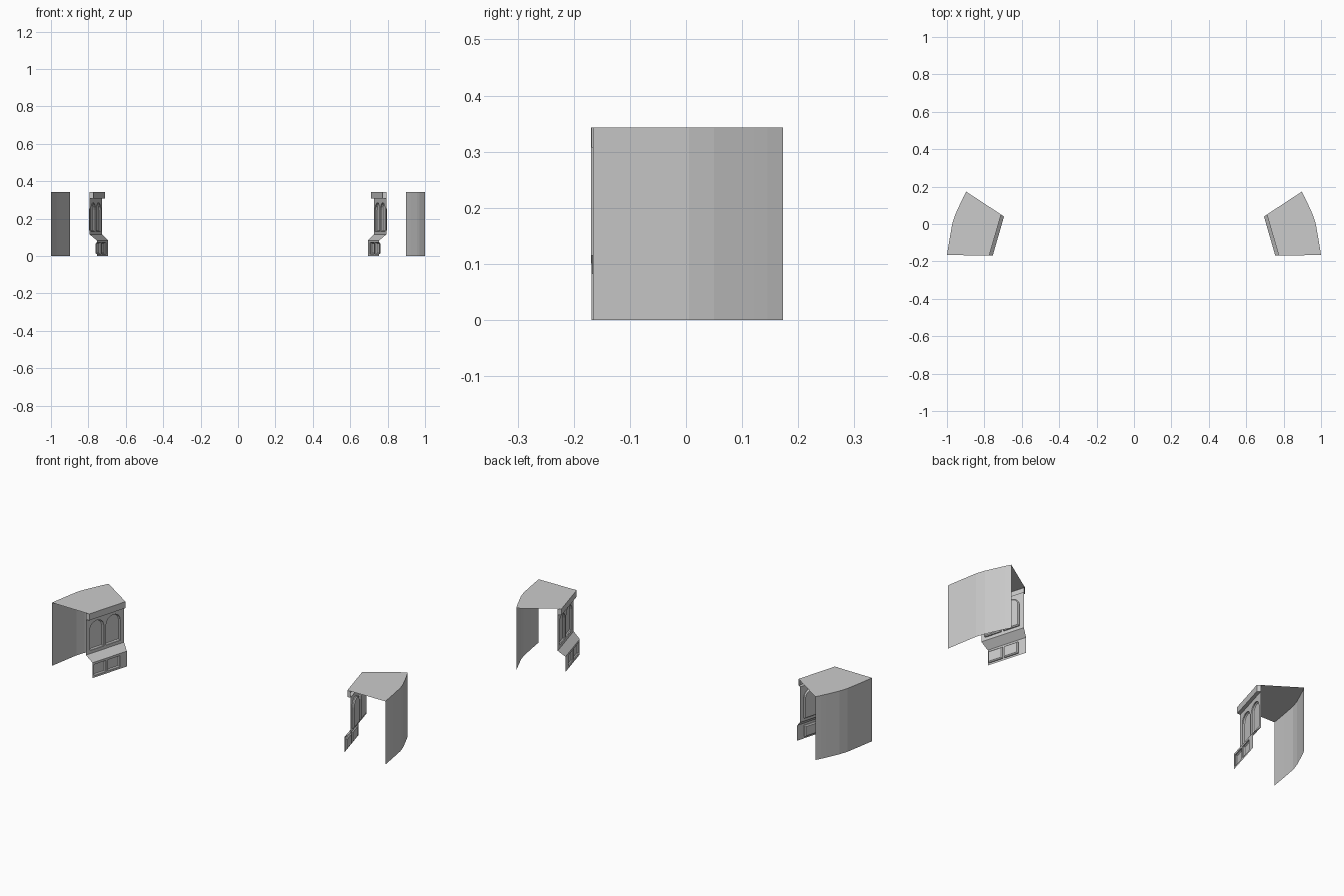
import bpy, math

if "Cube" in bpy.data.objects:
    bpy.data.objects.remove(bpy.data.objects["Cube"])

H = 0.343          # overall height
N_WALL = 0.036     # setback of the arched wall behind the bench front
N_LIP = 0.018      # setback of the cornice
D = (0.277, -0.961)    # direction along the facade
N = (0.961, 0.277)     # direction out from the room, behind the facade


def pos(f, n, z):
    """f: fraction along facade, n: setback, z: height (bay widens outward)"""
    a, b = -0.33 * n, 0.2165 + 0.33 * n
    s = a + (b - a) * f
    return (0.695 + D[0] * s + N[0] * n, 0.04 + D[1] * s + N[1] * n, z)


def make(name, faces):
    """Build an object from polygons, mirrored to the other side"""
    verts, polys, index = [], [], {}
    for face in faces:
        ids = []
        for p in face:
            k = tuple(round(c, 5) for c in p)
            if k not in index:
                index[k] = len(verts)
                verts.append(k)
            if index[k] not in ids:
                ids.append(index[k])
        if len(ids) > 2:
            polys.append(ids)
    me = bpy.data.meshes.new(name)
    me.from_pydata(verts, [], polys)
    ob = bpy.data.objects.new(name, me)
    bpy.context.collection.objects.link(ob)
    ob.modifiers.new("mirror", 'MIRROR').use_mirror_merge = False
    return ob


def quad(f0, f1, n0, n1, z0, z1):
    return [pos(f0, n0, z0), pos(f1, n0, z0), pos(f1, n1, z1), pos(f0, n1, z1)]


def ring(a, b):
    m = len(a)
    return [[a[i], a[(i + 1) % m], b[(i + 1) % m], b[i]] for i in range(m)]


def opening(cell, hole, n, depth, arched):
    """A wall cell with a stepped, recessed panel in it"""
    f0, f1, z0, z1 = cell

    def loop(g0, g1, y0, y1, setback, round_top):
        pts = [(g0, y0), (g1, y0)]
        if arched:
            c, r = (g0 + g1) / 2, (g1 - g0) / 2
            rise = r * 0.215 if round_top else y1 - (hole[3] - 0.04)
            spring = y1 - rise
            for i in range(9):
                a = math.pi * i / 8
                k = 1 if round_top else 1 / max(abs(math.cos(a)), math.sin(a))
                pts.append((c + r * k * math.cos(a), spring + rise * k * math.sin(a)))
        else:
            pts += [(g1, y1), (g0, y1)]
        return [pos(f, setback, z) for f, z in pts]

    g0, g1, y0, y1 = hole
    df, dz = 0.025, 0.005
    outer = loop(f0, f1, z0, z1, n, False)
    rim = loop(g0, g1, y0, y1, n, True)
    step = loop(g0, g1, y0, y1, n + depth * 0.5, True)
    back = loop(g0 + df, g1 - df, y0 + dz, y1 - dz, n + depth, True)
    return ring(outer, rim) + ring(rim, step) + ring(step, back) + [back]


# Upper wall with two arched niches
faces = []
for c0, c1, g0, g1 in ((0, .5, .10, .47), (.5, 1, .53, .90)):
    faces += opening((c0, c1, 0.115, 0.308), (g0, g1, 0.132, 0.285), N_WALL, 0.011, True)
make("arched_wall", faces)

# Bench base with two square panels and a sloping top
faces = [quad(0, .17, 0, 0, 0, 0.083)]
for c0, c1, g0, g1 in ((.17, .575, .20, .55), (.575, 1, .60, .96)):
    faces += opening((c0, c1, 0, 0.083), (g0, g1, 0.010, 0.071), 0, 0.010, False)
faces.append(quad(0, 1, 0, N_WALL, 0.083, 0.115))
make("bench_base", faces)

# Cornice: underside, front face and short returns
make("cornice", [
    quad(0, 1, N_WALL, N_LIP, 0.308, 0.308),
    quad(0, 1, N_LIP, N_LIP, 0.308, H),
    [pos(1, N_LIP, 0.308), pos(1, N_WALL, 0.308), pos(1, N_WALL, H), pos(1, N_LIP, H)],
    [pos(0, N_WALL, 0.308), pos(0, N_LIP, 0.308), pos(0, N_LIP, H), pos(0, N_WALL, H)],
])

# Curved outer wall
curve = [(1.0, -0.166), (0.986, -0.08), (0.971, 0.005), (0.956, 0.05),
         (0.924, 0.12), (0.912, 0.145), (0.897, 0.173)]
make("outer_wall", [[(*a, 0), (*b, 0), (*b, H), (*a, H)] for a, b in zip(curve, curve[1:])])

# Flat roof
make("roof", [[pos(0, N_LIP, H), pos(1, N_LIP, H)] + [(x, y, H) for x, y in curve]])
